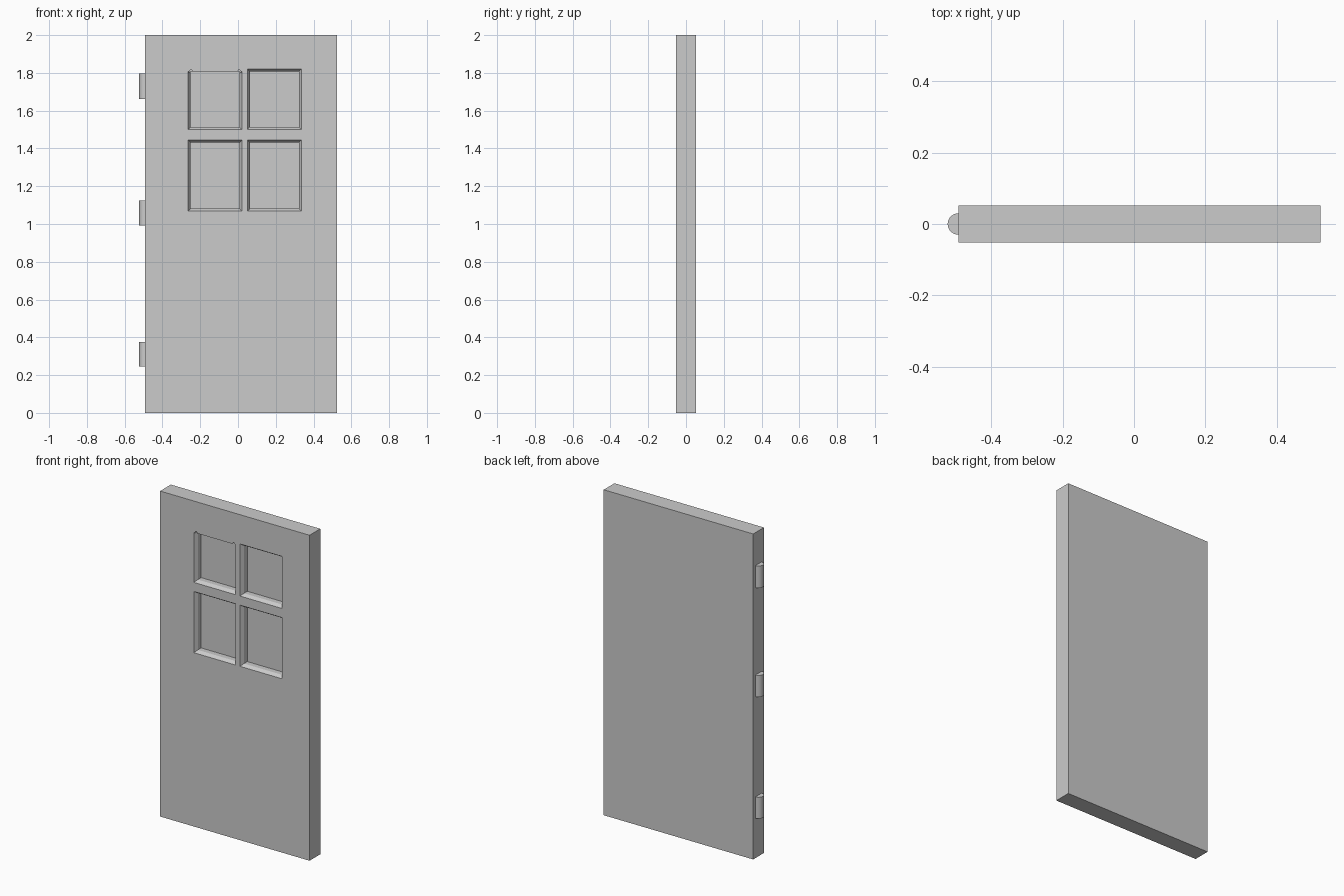
import bpy, bmesh, math

if "Cube" in bpy.data.objects:
    bpy.data.objects.remove(bpy.data.objects["Cube"])

FRONT, BACK = -0.052, 0.052
X0, X1, H = -0.493, 0.523, 2.0


def loft(name, loops):
    """Closed solid from a series of matching vertex loops."""
    bm = bmesh.new()
    rings = [[bm.verts.new(p) for p in loop] for loop in loops]
    n = len(rings[0])
    for a, b in zip(rings, rings[1:]):
        for i in range(n):
            j = (i + 1) % n
            bm.faces.new((a[i], a[j], b[j], b[i]))
    bm.faces.new(rings[0])
    bm.faces.new(rings[-1])
    bmesh.ops.recalc_face_normals(bm, faces=bm.faces)
    me = bpy.data.meshes.new(name)
    bm.to_mesh(me)
    bm.free()
    ob = bpy.data.objects.new(name, me)
    bpy.context.collection.objects.link(ob)
    return ob


def rect(x0, x1, z0, z1, y):
    return [(x0, y, z0), (x1, y, z0), (x1, y, z1), (x0, y, z1)]


def cut(target, cutter):
    mod = target.modifiers.new("cut", 'BOOLEAN')
    mod.operation, mod.solver, mod.object = 'DIFFERENCE', 'EXACT', cutter
    bpy.context.view_layer.objects.active = target
    bpy.ops.object.modifier_apply(modifier=mod.name)
    bpy.data.objects.remove(cutter)


def pane_cutter(x0, x1, z0, z1, flat_top=False):
    """Bevelled rim, then straight walls down to the sunk panel."""
    loops = []
    for depth, inset in ((-0.01, -0.0065), (0.02, 0.013), (0.052, 0.013)):
        top = z1 - (0.013 if flat_top else inset)
        loops.append(rect(x0 + inset, x1 - inset, z0 + inset, top, FRONT + depth))
    return loft("pane_cutter", loops)


# Door slab
door = loft("door_slab", [rect(X0, X1, 0, H, FRONT), rect(X0, X1, 0, H, BACK)])

# Four sunk panes; the upper left one has a plain top edge
for x0, x1 in ((-0.264, 0.021), (0.05, 0.335)):
    for z0, z1 in ((1.068, 1.444), (1.5, 1.82)):
        cut(door, pane_cutter(x0, x1, z0, z1, x0 < 0 and z0 > 1.4))

# Small corner notches above the upper left pane
for x in (-0.249, 0.006):
    cut(door, loft("notch_cutter", [
        [(x - 0.013, y, 1.803), (x + 0.013, y, 1.803), (x, y, 1.82)]
        for y in (FRONT - 0.01, FRONT + 0.02)]))

# Hinge barrels on the left edge
for label, z0, z1 in (("bottom", 0.245, 0.376), ("middle", 0.992, 1.125), ("top", 1.662, 1.797)):
    bpy.ops.mesh.primitive_cylinder_add(vertices=32, radius=0.03, depth=z1 - z0,
                                        location=(X0, 0, (z0 + z1) / 2))
    bpy.context.object.name = label + "_hinge"
    bpy.ops.object.shade_smooth_by_angle(angle=math.radians(30))
